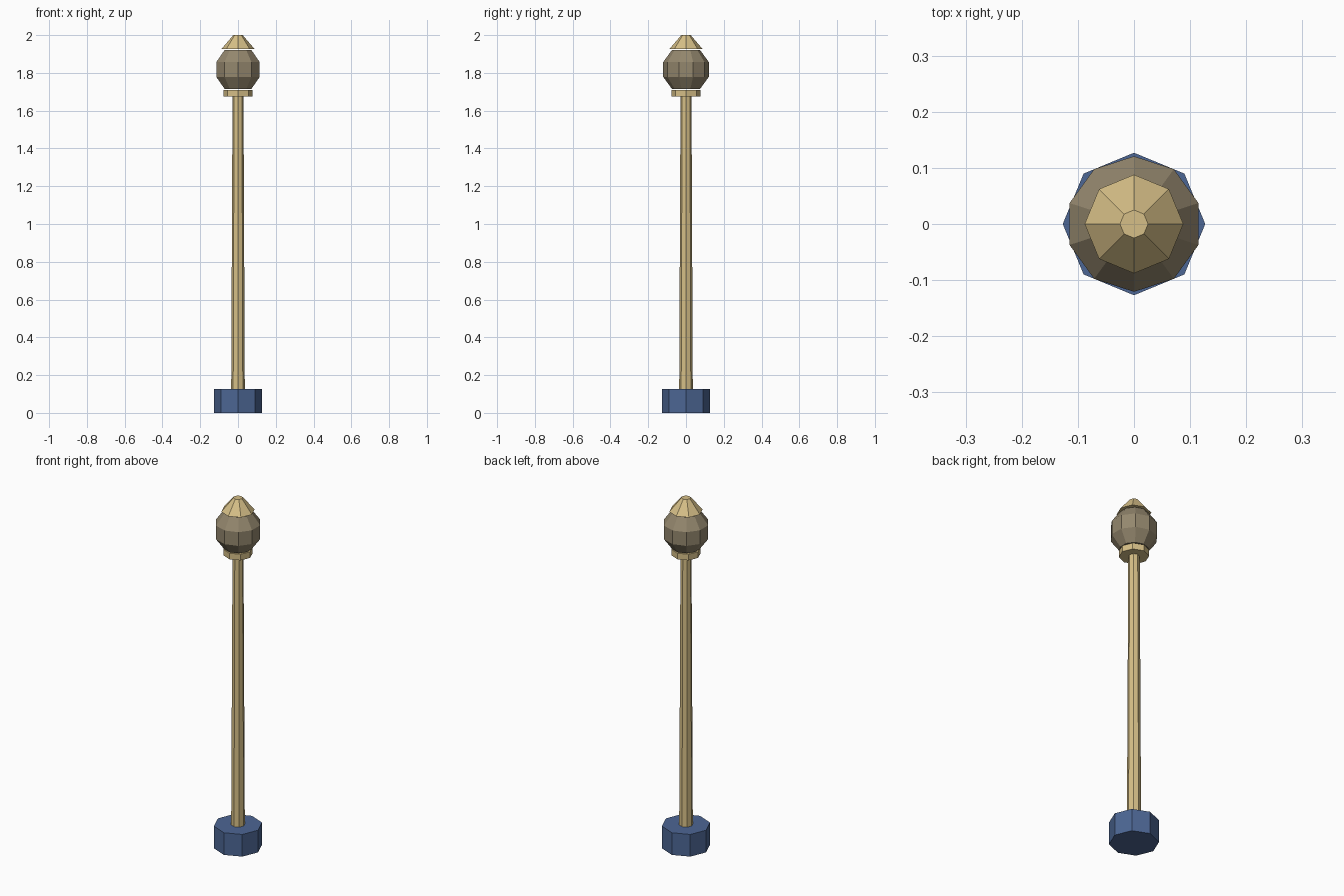
import bpy, bmesh
from math import sin, cos, pi

cube = bpy.data.objects.get("Cube")
if cube:
    bpy.data.objects.remove(cube, do_unlink=True)


def to_linear(c):
    return c / 12.92 if c <= 0.04045 else ((c + 0.055) / 1.055) ** 2.4


def material(name, rgb):
    colour = (*[to_linear(c) for c in rgb], 1)
    mat = bpy.data.materials.new(name)
    mat.use_nodes = True
    mat.diffuse_color = colour
    mat.node_tree.nodes["Principled BSDF"].inputs["Base Color"].default_value = colour
    return mat


def lathe(name, profile, sides, mat):
    """Flat-faced solid of revolution from (radius, height) points, bottom to top."""
    bm = bmesh.new()
    rings = []
    for r, z in profile:
        angles = [pi / 2 + 2 * pi * i / sides for i in range(sides)]
        rings.append([bm.verts.new((r * cos(a), r * sin(a), z)) for a in angles])
    for low, high in zip(rings, rings[1:]):
        for i in range(sides):
            j = (i + 1) % sides
            bm.faces.new((low[i], low[j], high[j], high[i]))
    bm.faces.new(rings[0][::-1])
    bm.faces.new(rings[-1])
    mesh = bpy.data.meshes.new(name)
    bm.to_mesh(mesh)
    bm.free()
    mesh.materials.append(mat)
    obj = bpy.data.objects.new(name, mesh)
    bpy.context.collection.objects.link(obj)
    return obj


blue = material("slate blue", (0.30, 0.40, 0.58))
brass = material("pale brass", (0.84, 0.75, 0.53))
glass = material("smoky glass", (0.58, 0.53, 0.43))

# Foot, tapered post and collar
lathe("base", [(0.127, 0), (0.127, 0.127)], 8, blue)
lathe("post", [(0.036, 0.12), (0.029, 1.69)], 8, brass)
lathe("collar", [(0.077, 1.675), (0.077, 1.71)], 8, brass)

# Ten-sided faceted globe
R, centre = 0.127, 1.818
globe = [(R * sin(k * pi / 5), centre - R * cos(k * pi / 5)) for k in range(1, 5)]
lathe("lamp_globe", globe, 10, glass)

# Finial cap
lathe("cap", [(0.088, 1.926), (0.025, 2.0)], 8, brass)
